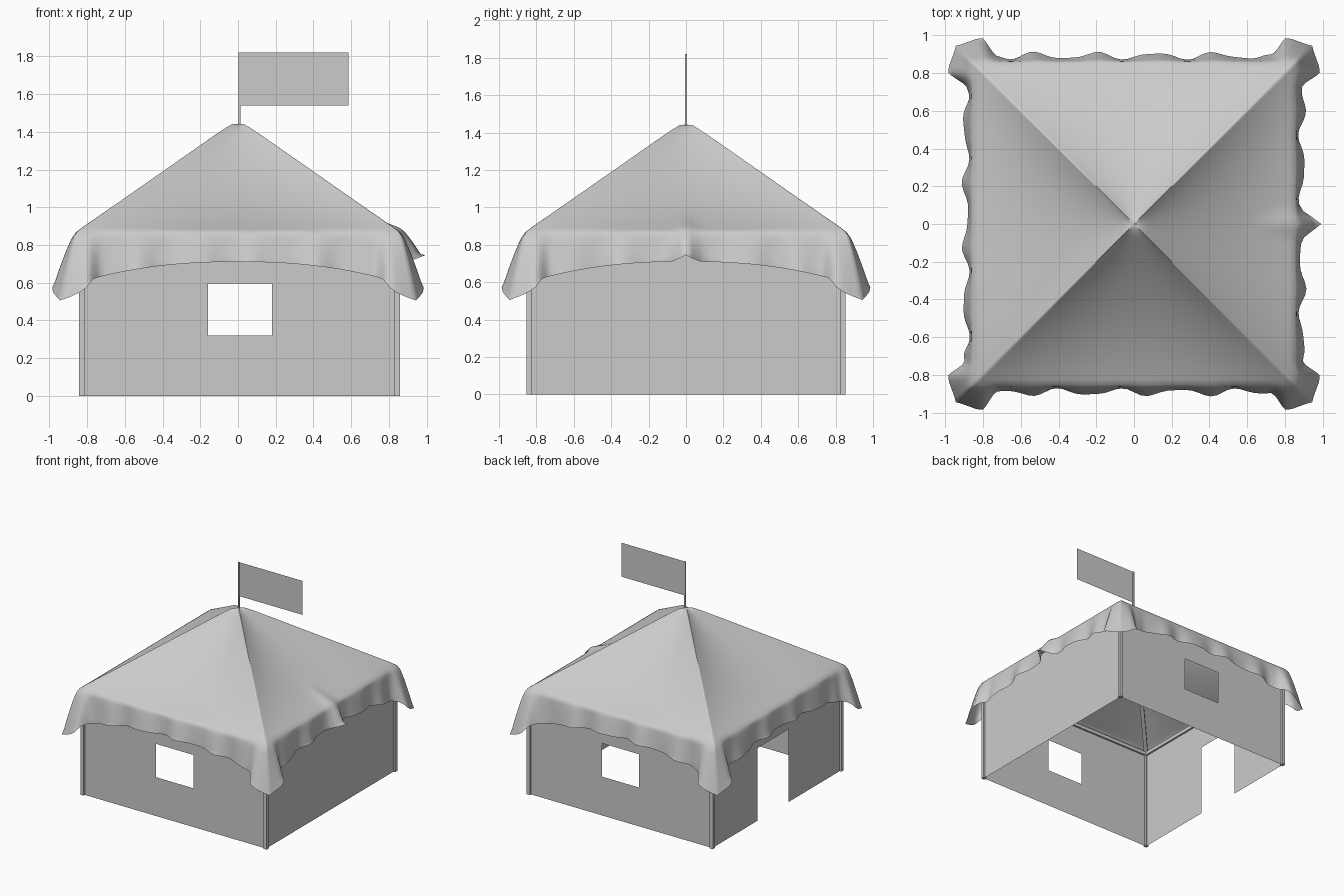
import bpy, bmesh, math
from mathutils import Vector

if "Cube" in bpy.data.objects:
    bpy.data.objects.remove(bpy.data.objects["Cube"])

HX, HY = 0.835, 0.838      # half spacing of the posts
CX = 0.008                 # small sideways offset of the frame
TOP = 0.85                 # height of the frame


def finish(name, bm, smooth=False):
    bmesh.ops.recalc_face_normals(bm, faces=bm.faces[:])
    mesh = bpy.data.meshes.new(name)
    bm.to_mesh(mesh)
    bm.free()
    for p in mesh.polygons:
        p.use_smooth = smooth
    ob = bpy.data.objects.new(name, mesh)
    bpy.context.collection.objects.link(ob)
    return ob


def bar(name, a, b, w):
    """Square bar between two points."""
    a, b = Vector(a), Vector(b)
    bm = bmesh.new()
    bmesh.ops.create_cube(bm, size=1)
    bmesh.ops.scale(bm, vec=(w, w, (b - a).length), verts=bm.verts)
    ob = finish(name, bm)
    d = b - a
    ob.location = (a + b) / 2
    if abs(d.x) + abs(d.y) > 1e-6:
        ob.rotation_euler = d.to_track_quat('Z', 'Y').to_euler()
    return ob


def panel(name, us, zs, hole, place):
    """Thin wall made of grid cells, leaving out the opening cell."""
    bm = bmesh.new()
    for i in range(len(us) - 1):
        for j in range(len(zs) - 1):
            if (i, j) != hole:
                quad = [(us[i], zs[j]), (us[i + 1], zs[j]),
                        (us[i + 1], zs[j + 1]), (us[i], zs[j + 1])]
                bm.faces.new([bm.verts.new(place(u, z)) for u, z in quad])
    bmesh.ops.remove_doubles(bm, verts=bm.verts, dist=1e-5)
    return finish(name, bm)


# walls: window in front and back, door on the left, closed on the right
xs = [CX - HX, -0.16, 0.18, CX + HX]
for name, y in (("front_wall", -HY), ("back_wall", HY)):
    panel(name, xs, [0, 0.32, 0.595, TOP], (1, 1), lambda u, z, y=y: (u, y, z))
panel("left_wall", [-HY, -0.155, 0.25, HY], [0, 0.6, TOP], (1, 0),
      lambda u, z: (CX - HX, u, z))
panel("right_wall", [-HY, HY], [0, TOP], None, lambda u, z: (CX + HX, u, z))

# posts, top beams and rafters
corners = [(CX + sx * HX, sy * HY) for sx, sy in ((-1, -1), (1, -1), (1, 1), (-1, 1))]
for i, (x, y) in enumerate(corners):
    nx, ny = corners[(i + 1) % 4]
    bar("corner_post", (x, y, 0), (x, y, TOP), 0.03)
    bar("top_beam", (x, y, TOP - 0.015), (nx, ny, TOP - 0.015), 0.03)
    bar("rafter", (x, y, TOP), (0, 0, 1.42), 0.03)

# flag and its pole
bar("flag_pole", (0.008, 0, 1.36), (0.008, 0, 1.82), 0.012)
panel("flag", [0.008, 0.587], [1.54, 1.82], None, lambda u, z: (u, 0, z))


# draped canopy: sagging pyramid with a hanging, flared skirt
def step(a, b, x):
    x = min(1, max(0, (x - a) / (b - a)))
    return x * x * (3 - 2 * x)


E, EDGE = 0.86, 0.87
N, ROOF, SKIRT = 64, 26, 12


def cloth(k, t, r, s):
    """Point on side k, t along the side, r down the roof, s down the skirt."""
    at = abs(t)
    pinch = math.exp(-(t / 0.05) ** 2) if k == 1 else 0
    z = EDGE + 0.6 * (1 - math.sqrt(r * r + 0.0007))
    z -= 0.065 * (1 - t * t) * 4 * r * (1 - r)
    z += 0.025 * pinch * step(0.7, 1, r)
    a, b = t * E * r, E * r
    if s > 0:
        hem = 0.71 - 0.115 * at ** 2.3 - 0.09 * step(0.88, 1, at)
        hem += 0.035 * pinch
        z = z * (1 - s) + hem * s
        tip = step(0.93, 1, at)
        wave = 0.017 * math.sin(t * 17 + k * 1.9) + 0.006 * math.sin(t * 29 + k)
        out = 0.032 + wave * (1 - step(0.75, 0.9, at)) + 0.1 * step(0.84, 0.95, at)
        out = out * (1 - tip) + 0.085 * tip + 0.08 * pinch
        f = s ** 0.8
        b += out * f
        a += math.copysign(0.085 * tip * f, t)
    x, y = a, -b
    for _ in range(k):
        x, y = -y, x
    return (x, y, z)


bm = bmesh.new()
rings = [(i / ROOF, 0) for i in range(1, ROOF + 1)]
rings += [(1, j / SKIRT) for j in range(1, SKIRT + 1)]
apex = bm.verts.new((0, 0, 1.455))
prev = None
for r, s in rings:
    ring = []
    for k in range(4):
        for i in range(N):
            q = 2 * i / N - 1
            t = 0.45 * q + 0.55 * math.sin(math.pi / 2 * q)
            ring.append(bm.verts.new(cloth(k, t, r, s)))
    n = len(ring)
    for i in range(n):
        j = (i + 1) % n
        if prev:
            bm.faces.new((prev[i], ring[i], ring[j], prev[j]))
        else:
            bm.faces.new((apex, ring[i], ring[j]))
    prev = ring
# soften the ridges and eaves
for _ in range(2):
    inner = [v for v in bm.verts if not v.is_boundary]
    bmesh.ops.smooth_vert(bm, verts=inner, factor=0.4,
                          use_axis_x=True, use_axis_y=True, use_axis_z=True)
finish("canopy", bm, smooth=True)
